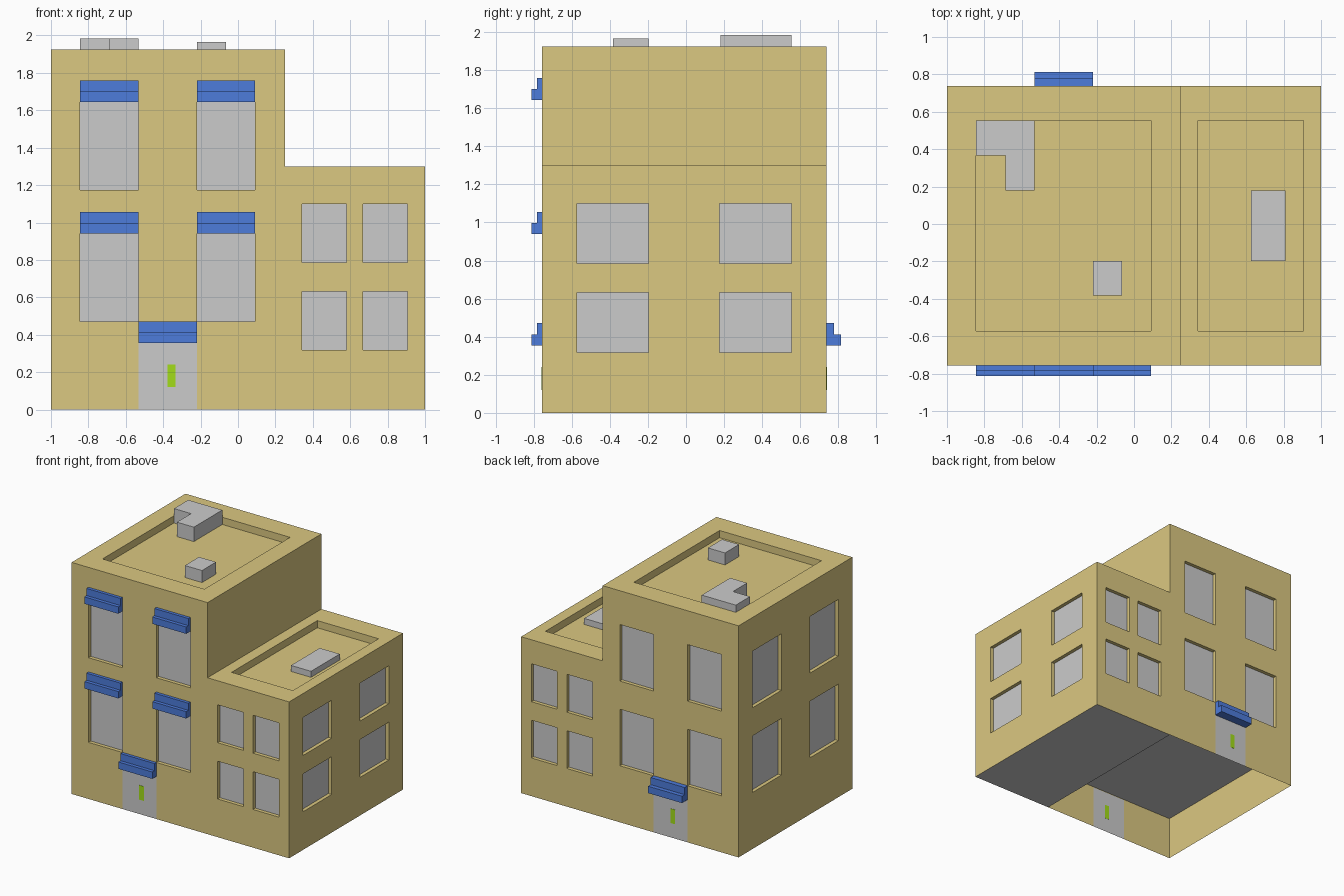
import bpy, bmesh
from mathutils import Vector as V

if "Cube" in bpy.data.objects:
    bpy.data.objects.remove(bpy.data.objects["Cube"])

X0, XM, X1 = -1.0, 0.25, 1.0          # left, step between blocks, right
Y0, Y1 = -0.757, 0.738                # front and back wall planes
LOW, TALL, FLOOR = 1.3, 1.925, 0.36   # block heights, raised underside
DEPTH, ROOF_DEPTH = 0.03, 0.06


def material(name, rgb):
    m = bpy.data.materials.new(name)
    m.diffuse_color = (*rgb, 1)
    m.use_nodes = True
    m.node_tree.nodes["Principled BSDF"].inputs["Base Color"].default_value = m.diffuse_color
    return m


TAN = material("tan", (0.71, 0.58, 0.22))
BLUE = material("blue", (0.075, 0.2, 0.71))
GREEN = material("green", (0.36, 0.72, 0.01))


def finish(bm, name, mat=None):
    bmesh.ops.remove_doubles(bm, verts=bm.verts, dist=1e-5)
    me = bpy.data.meshes.new(name)
    bm.to_mesh(me)
    bm.free()
    if mat:
        me.materials.append(mat)
    bpy.context.collection.objects.link(bpy.data.objects.new(name, me))


def quad(bm, pts, facing):
    f = bm.faces.new([bm.verts.new(p) for p in pts])
    f.normal_update()
    if f.normal.dot(facing) < 0:
        f.normal_flip()


def panel(bm, point, out, rect, holes=(), depth=0, pane=None):
    """Flat wall with recessed rectangular holes; panes go into another mesh."""
    u0, u1, v0, v1 = rect
    us = sorted({u0, u1, *[u for h in holes for u in h[:2]]})
    vs = sorted({v0, v1, *[v for h in holes for v in h[2:4]]})
    for a, b in zip(us, us[1:]):
        for c, d in zip(vs, vs[1:]):
            mu, mv = (a + b) / 2, (c + d) / 2
            if not any(h[0] < mu < h[1] and h[2] < mv < h[3] for h in holes):
                quad(bm, [point(a, c), point(b, c), point(b, d), point(a, d)], out)
    for a, b, c, d, *door in holes:
        inset = V((0, 0, 0)) if door else -out * depth
        ring = [point(a, c), point(b, c), point(b, d), point(a, d)]
        quad(pane, [p + inset for p in ring], out)
        if not door:
            mid = sum(ring, V((0, 0, 0))) / 4
            for p, q in zip(ring, ring[1:] + ring[:1]):
                quad(bm, [p, q, q + inset, p + inset], mid - (p + q) / 2)


def on_x(x):
    return lambda u, v: V((x, u, v))


def on_y(y):
    return lambda u, v: V((u, y, v))


def on_z(z):
    return lambda u, v: V((u, v, z))


def prism(name, outline, axis, lo, hi, mat=None):
    """Outline extruded along x (points are y,z) or z (points are x,y)."""
    place = (lambda p, t: (t, *p)) if axis == "x" else (lambda p, t: (*p, t))
    bm = bmesh.new()
    f = bm.faces.new([bm.verts.new(place(p, lo)) for p in outline])
    r = bmesh.ops.extrude_face_region(bm, geom=[f])
    shift = V(place((0, 0), hi - lo))
    bmesh.ops.translate(bm, vec=shift,
                        verts=[g for g in r["geom"] if isinstance(g, bmesh.types.BMVert)])
    bmesh.ops.recalc_face_normals(bm, faces=bm.faces)
    finish(bm, name, mat)


def block(name, x0, x1, y0, y1, z0, z1, mat=None):
    prism(name, [(x0, y0), (x1, y0), (x1, y1), (x0, y1)], "z", z0, z1, mat)


# Window layout
tall_x = [(-0.845, -0.532), (-0.22, 0.092)]
small_x = [(0.342, 0.58), (0.668, 0.906)]
side_y = [(-0.573, -0.198), (0.176, 0.553)]
tall_z = [(0.47, 0.94), (1.174, 1.644)]
small_z = [(0.317, 0.631), (0.785, 1.1)]
DOOR = (-0.532, -0.22, 0, 0.355)


def grid(spans, rows):
    return [(*s, *r) for s in spans for r in rows]


walls, panes = bmesh.new(), bmesh.new()

# Front and back walls
for y, n in ((Y0, V((0, -1, 0))), (Y1, V((0, 1, 0)))):
    panel(walls, on_y(y), n, (X0, XM, 0, TALL),
          grid(tall_x, tall_z) + [(*DOOR, "door")], DEPTH, panes)
    panel(walls, on_y(y), n, (XM, X1, 0, LOW), grid(small_x, small_z), DEPTH, panes)

# Side walls and the wall above the low roof
panel(walls, on_x(X0), V((-1, 0, 0)), (Y0, Y1, 0, TALL), grid(side_y, tall_z), DEPTH, panes)
panel(walls, on_x(X1), V((1, 0, 0)), (Y0, Y1, 0, LOW), grid(side_y, small_z), DEPTH, panes)
panel(walls, on_x(XM), V((1, 0, 0)), (Y0, Y1, LOW, TALL))
panel(walls, on_x(XM), V((-1, 0, 0)), (Y0, Y1, 0, FLOOR))

# Roofs with a sunken middle
up = V((0, 0, 1))
panel(walls, on_z(TALL), up, (X0, XM, Y0, Y1), [(-0.845, 0.092, -0.573, 0.553)],
      ROOF_DEPTH, walls)
panel(walls, on_z(LOW), up, (XM, X1, Y0, Y1), [(0.342, 0.906, -0.573, 0.553)],
      ROOF_DEPTH, walls)
finish(walls, "walls_and_roofs", TAN)
finish(panes, "windows_and_doors")

# Underside: ground floor of the low block, raised floor of the tall block
under = bmesh.new()
panel(under, on_z(0), -up, (XM, X1, Y0, Y1))
panel(under, on_z(FLOOR), -up, (X0, XM, Y0, Y1))
finish(under, "underside")


# Stepped awnings
def awning(name, x, z, wall, upper, lower):
    ys = (wall, wall + upper, wall + lower)
    prism(name, [(ys[0], z), (ys[2], z), (ys[2], z + 0.057), (ys[1], z + 0.057),
                 (ys[1], z + 0.116), (ys[0], z + 0.116)], "x", *x, BLUE)


for i, x in enumerate(tall_x):
    for j, r in enumerate(tall_z):
        awning(f"window_awning_{i}{j}", x, r[1], Y0, -0.026, -0.055)
awning("front_door_awning", DOOR[:2], DOOR[3], Y0, -0.026, -0.055)
awning("back_door_awning", DOOR[:2], DOOR[3], Y1, 0.04, 0.075)

# Door handles
for name, x, y in (("front_handle", -0.356, Y0), ("back_handle", -0.396, Y1)):
    block(name, x - 0.021, x + 0.021, y - 0.002, y + 0.002, 0.12, 0.24, GREEN)

# Rooftop units
base = TALL - ROOF_DEPTH
prism("roof_corner_unit", [(-0.845, 0.366), (-0.688, 0.366), (-0.688, 0.18), (-0.532, 0.18),
                           (-0.532, 0.553), (-0.845, 0.553)], "z", base, 1.985)
block("roof_small_unit", -0.22, -0.063, -0.383, -0.198, base, 1.965)
block("low_roof_unit", 0.626, 0.81, -0.198, 0.18, LOW - ROOF_DEPTH, 1.29)
